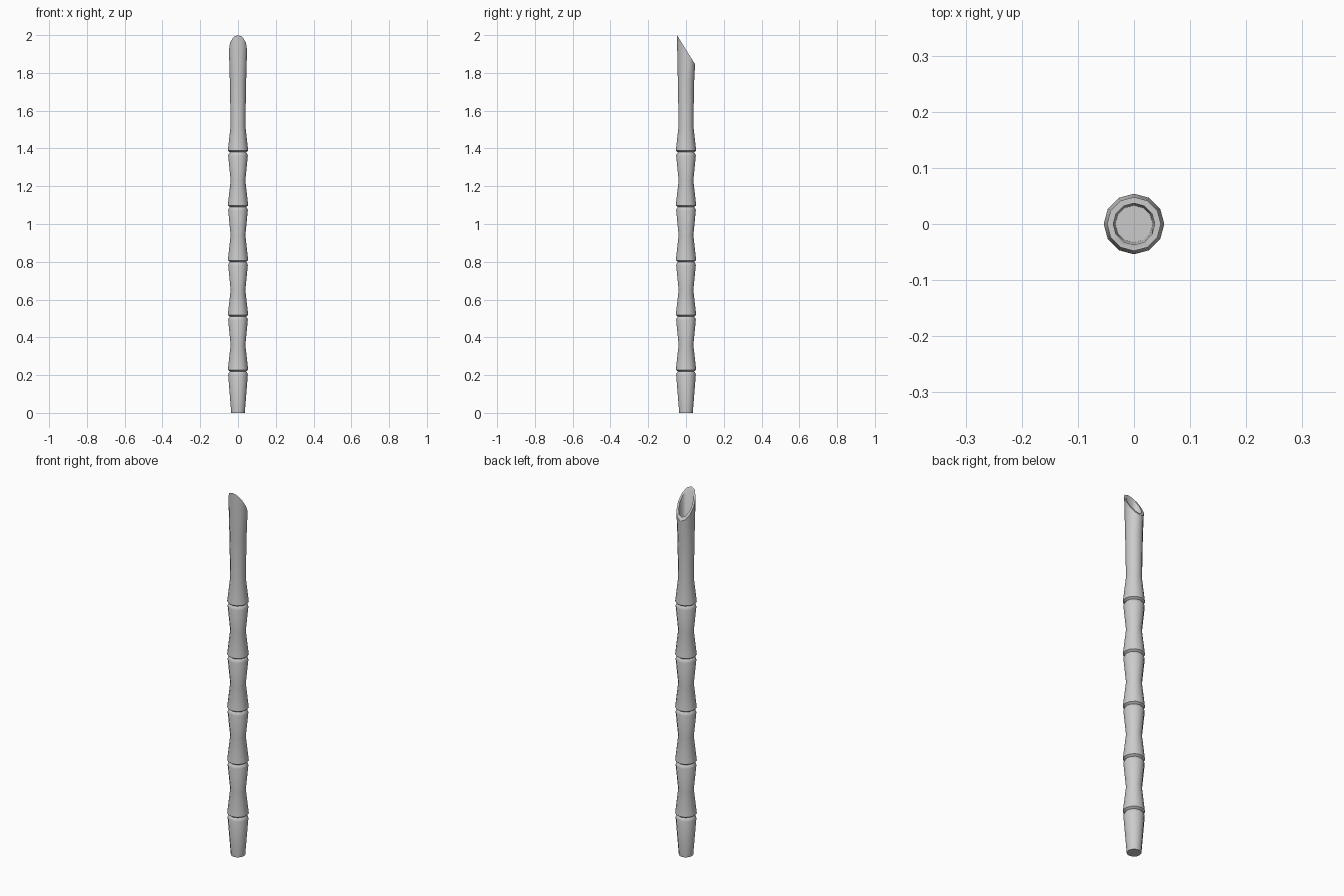
import bpy, bmesh, math

if "Cube" in bpy.data.objects:
    bpy.data.objects.remove(bpy.data.objects["Cube"])

SIDES = 12
NODES = [0.22 + 0.29 * i for i in range(5)]

bm = bmesh.new()


def ring(r, z, slope=0.0):
    """Ring of vertices; slope tilts it down towards +y."""
    out = []
    for i in range(SIDES):
        a = 2 * math.pi * i / SIDES
        x, y = r * math.cos(a), r * math.sin(a)
        out.append(bm.verts.new((x, y, z - slope * y)))
    return out


# outer profile: foot, then pinched joints with a waist between each pair
rings = [ring(0.036, 0.0)]
for i, z in enumerate(NODES):
    rings += [ring(0.052, z - 0.018), ring(0.048, z - 0.006),
              ring(0.043, z), ring(0.054, z + 0.008)]
    rings.append(ring(0.039, z + 0.14))

# slanted mouth, rim and hollow with a flat floor
rings.append(ring(0.043, 1.75))
rings.append(ring(0.048, 1.923, 1.61))
rings.append(ring(0.037, 1.923, 1.61))
rings.append(ring(0.033, 1.65))

for a, b in zip(rings, rings[1:]):
    for i in range(SIDES):
        j = (i + 1) % SIDES
        bm.faces.new((a[i], a[j], b[j], b[i]))
bm.faces.new(rings[0][::-1])
bm.faces.new(rings[-1])

mesh = bpy.data.meshes.new("bamboo_stalk")
bm.to_mesh(mesh)
bm.free()
stalk = bpy.data.objects.new("bamboo_stalk", mesh)
bpy.context.collection.objects.link(stalk)
bpy.context.view_layer.objects.active = stalk
stalk.select_set(True)
bpy.ops.object.shade_smooth_by_angle(angle=math.radians(35))
